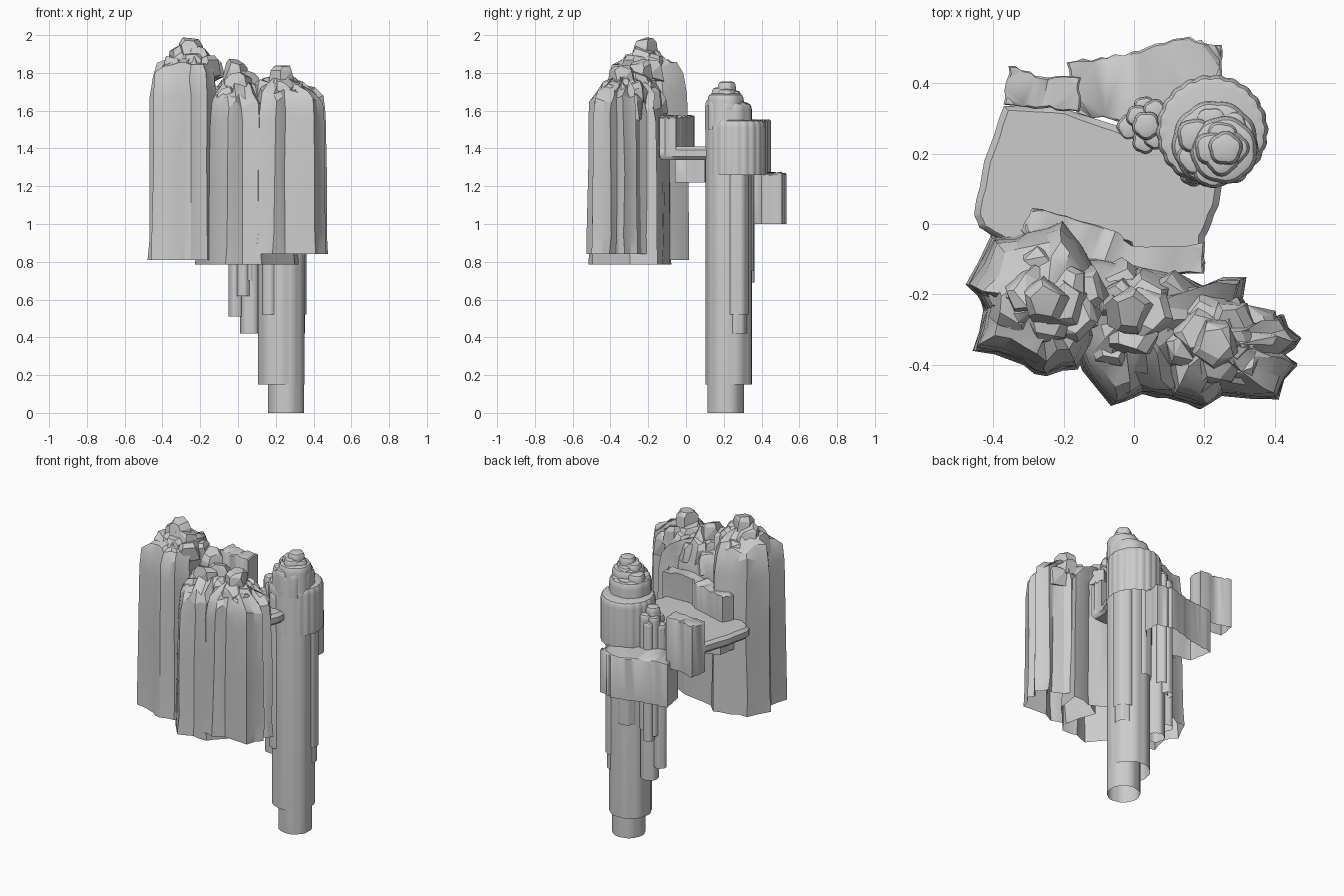
import bpy, bmesh, math, random
from mathutils import Vector

random.seed(4)
cube = bpy.data.objects.get("Cube")
if cube:
    bpy.data.objects.remove(cube)


def finish(name, bm, angle):
    bmesh.ops.recalc_face_normals(bm, faces=bm.faces)
    mesh = bpy.data.meshes.new(name)
    bm.to_mesh(mesh)
    bm.free()
    ob = bpy.data.objects.new(name, mesh)
    bpy.context.collection.objects.link(ob)
    bpy.ops.object.select_all(action='DESELECT')
    ob.select_set(True)
    bpy.context.view_layer.objects.active = ob
    bpy.ops.object.shade_smooth_by_angle(angle=math.radians(angle))


def loft(rings, cap_bottom=False):
    """Skin a stack of equal-length point rings and close the top."""
    bm = bmesh.new()
    rows = [[bm.verts.new(p) for p in ring] for ring in rings]
    for low, high in zip(rows, rows[1:]):
        for i in range(len(low)):
            j = (i + 1) % len(low)
            bm.faces.new((low[i], low[j], high[j], high[i]))
    caps = [bm.faces.new(rows[-1])]
    if cap_bottom:
        caps.append(bm.faces.new(rows[0][::-1]))
    bmesh.ops.triangulate(bm, faces=caps)
    return bm


def jitter(amount):
    return random.uniform(-amount, amount)


def worn(outline, steps, rough):
    """Subdivide a closed outline and roughen the added points."""
    pts = []
    for i, a in enumerate(outline):
        b = outline[(i + 1) % len(outline)]
        for k in range(steps):
            p = Vector(a).lerp(Vector(b), k / steps)
            pts.append(p + Vector((jitter(rough), jitter(rough))) * (1 if k else 0.4))
    return pts


def chunk(name, center, size):
    """Angular boulder: a tapered block with uneven corners."""
    bm = bmesh.new()
    turn = random.random() * math.pi
    tilt = Vector((jitter(0.5), jitter(0.5)))
    for level, taper in ((-1.2, 1.15), (0.3, 1), (0.8, 0.7)):
        for k in range(5):
            a = turn + math.tau * k / 5 + jitter(0.3)
            d = Vector((math.cos(a), math.sin(a))) * taper
            bm.verts.new((center[0] + size * d.x, center[1] + size * d.y,
                          center[2] + size * 0.8 * (level + d.dot(tilt) + jitter(0.1))))
    hull = bmesh.ops.convex_hull(bm, input=bm.verts)
    bmesh.ops.delete(bm, geom=hull["geom_interior"], context='VERTS')
    finish(name, bm, 15)


def cliff(name, outline, base, shoulder, peak, spread):
    """Ridged, open-bottomed rock wall with a crown of broken blocks."""
    px, py, pz = peak
    pts = worn(outline, 2, 0.01)
    mid = sum(pts, Vector((0, 0))) / len(pts)
    rings = []
    for f, s in ((0, 1), (0.12, 0.975), (0.5, 0.965), (0.85, 0.935), (0.95, 0.88)):
        rings.append([(mid.x + (p.x - mid.x) * s + jitter(0.005),
                       mid.y + (p.y - mid.y) * s + jitter(0.005),
                       base + (shoulder - base) * f + (jitter(0.025) if f else 0))
                      for p in pts])
    for s, f in ((0.75, 0.05), (0.5, 0.25), (0.25, 0.45)):
        rings.append([(px + (p.x - px) * s + jitter(0.012),
                       py + (p.y - py) * s + jitter(0.012),
                       shoulder + (pz - shoulder) * f + jitter(0.02)) for p in pts])
    finish(name, loft(rings), 24)
    # Blocks stepping up to the summit
    for k in range(10):
        a = k * 2.4
        f = 0.4 + 0.6 * k / 9
        chunk(f"{name}_block_{k + 1}",
              (px + spread * f * math.cos(a), py + spread * 0.85 * f * math.sin(a),
               pz - 0.07 - (pz - shoulder) * 0.8 * f + jitter(0.02)), 0.07 + jitter(0.01))
    chunk(name + "_summit", (px, py, pz - 0.065), 0.065)


def slab(name, outline, bottom, top, rough, rounding, steps, lift=0.0, solid=False):
    """Upright block or shelf with a worn outline and softened rim."""
    pts = worn(outline, steps, rough)
    mid = sum(pts, Vector((0, 0))) / len(pts)
    wave = [jitter(lift) for _ in pts]

    def ring(z, inset, w):
        return [(*(p - (p - mid).normalized() * inset), z + w * h) for p, h in zip(pts, wave)]

    rings = [ring(bottom, rounding if solid else 0, 0), ring(bottom + rounding, 0, 0),
             ring(top - rounding, 0, 1), ring(top, rounding, 1)]
    finish(name, loft(rings, solid), 40)


def column(name, x, y, r, bottom, top, lobes=7, depth=0.07):
    """Scalloped shaft, open below, with a rounded head."""
    n = lobes * 6
    phase = random.random() * math.pi
    rings = []
    edge = min(0.02, r * 0.35)
    for z, inset in ((bottom, 0), (top - 2 * edge, 0), (top - edge, edge * 0.15),
                     (top - edge * 0.3, edge * 0.5), (top, edge * 1.3)):
        ring = []
        for i in range(n):
            a = 2 * math.pi * i / n
            rad = r * (1 - depth + depth * abs(math.sin(lobes * a / 2 + phase))) - inset
            ring.append((x + rad * math.cos(a), y + rad * math.sin(a), z))
        rings.append(ring)
    finish(name, loft(rings), 35)


# Three cliffs along the front
cliff("right_cliff",
      [(-.4, -.03), (-.475, -.17), (-.43, -.24), (-.455, -.36), (-.32, -.4), (-.25, -.435),
       (-.16, -.41), (-.1, -.32), (-.13, -.22), (-.11, -.12), (-.2, .02), (-.3, -.01)],
      0.81, 1.83, (-.25, -.22, 2.0), 0.12)
cliff("middle_cliff",
      [(-.2, -.08), (-.23, -.2), (-.15, -.41), (-.06, -.52), (.02, -.48), (.12, -.5),
       (.2, -.42), (.3, -.3), (.32, -.15), (.2, -.17), (.1, -.12), (-.05, -.1)],
      0.785, 1.67, (-.01, -.25, 1.88), 0.12)
cliff("left_cliff",
      [(.04, -.3), (.1, -.49), (.19, -.53), (.25, -.49), (.41, -.5), (.465, -.4),
       (.43, -.37), (.475, -.33), (.42, -.26), (.37, -.26), (.3, -.2), (.15, -.22)],
      0.84, 1.7, (.23, -.34, 1.86), 0.12)

# Shelf bridging the cliffs and the pillar
slab("shelf",
     [(-.37, .335), (-.2, .33), (-.05, .28), (.1, .22), (.25, .12), (.24, .05), (.2, -.04),
      (.2, -.14), (-.2, -.15), (-.4, -.035), (-.44, -.01), (-.455, .03), (-.425, .18)],
     1.34, 1.41, 0.002, 0.018, 4, solid=True)
slab("shelf_root",
     [(-.32, -.04), (-.3, .08), (-.2, .13), (-.06, .1), (-.06, -.06)],
     1.22, 1.36, 0.005, 0.008, 5)

# Worn ruined walls around the shelf
slab("cliff_wall",
     [(-.32, -.02), (-.29, .045), (-.17, .015), (-.05, -.02), (0, -.065), (.2, -.055),
      (.2, -.14), (-.02, -.15), (-.2, -.08)],
     1.36, 1.57, 0.006, 0.006, 5, 0.01)
slab("back_wall_upper",
     [(-.355, .45), (-.26, .42), (-.15, .415), (-.155, .32), (-.26, .33), (-.37, .34)],
     1.23, 1.55, 0.005, 0.006, 5, 0.006)
slab("back_wall_lower",
     [(-.19, .46), (-.03, .48), (.14, .53), (.25, .51), (.25, .4), (.1, .28), (-.16, .31)],
     1.0, 1.27, 0.006, 0.006, 7, 0.008)

# Tall pillar
column("pillar_core", .255, .21, .097, 0, 1.69, 7, .04)
column("pillar_sleeve", .23, .228, .124, .15, 1.64, 9, .04)
column("pillar_collar", .222, .265, .16, 1.26, 1.55, 22, .035)
column("pillar_side_upper", .3, .27, .064, .52, 1.5)
column("pillar_side_lower", .304, .27, .052, .42, 1.5)
column("pillar_back", .2, .3, .062, .75, 1.4)
column("pillar_front", .17, .15, .044, .52, 1.5)

# Stacked stones crowning the pillar
for k in range(7):
    a = math.tau * k / 7
    column(f"crown_stone_{k + 1}", .235 + .07 * math.cos(a), .22 + .07 * math.sin(a),
           .052, 1.5, 1.66 + jitter(.02), 4, .12)
for k in range(4):
    a = math.tau * k / 4
    column(f"crown_cap_{k + 1}", .25 + .03 * math.cos(a), .215 + .03 * math.sin(a),
           .05, 1.6, 1.715 + jitter(.012), 4, .12)
column("crown_tip", .26, .215, .05, 1.65, 1.755, 5, .1)

# Cluster of slender hanging columns beside the pillar
cluster = [(.065, .27, .055, .42, 1.45), (-.012, .275, .038, .51, 1.42),
           (.03, .33, .034, .69, 1.44), (.03, .235, .036, .62, 1.45),
           (.06, .32, .036, .75, 1.48), (.035, .28, .042, .7, 1.52),
           (.01, .305, .034, .72, 1.47), (.06, .245, .034, .7, 1.49)]
for k, spec in enumerate(cluster):
    column(f"slender_column_{k + 1}", *spec, lobes=5, depth=.1)
